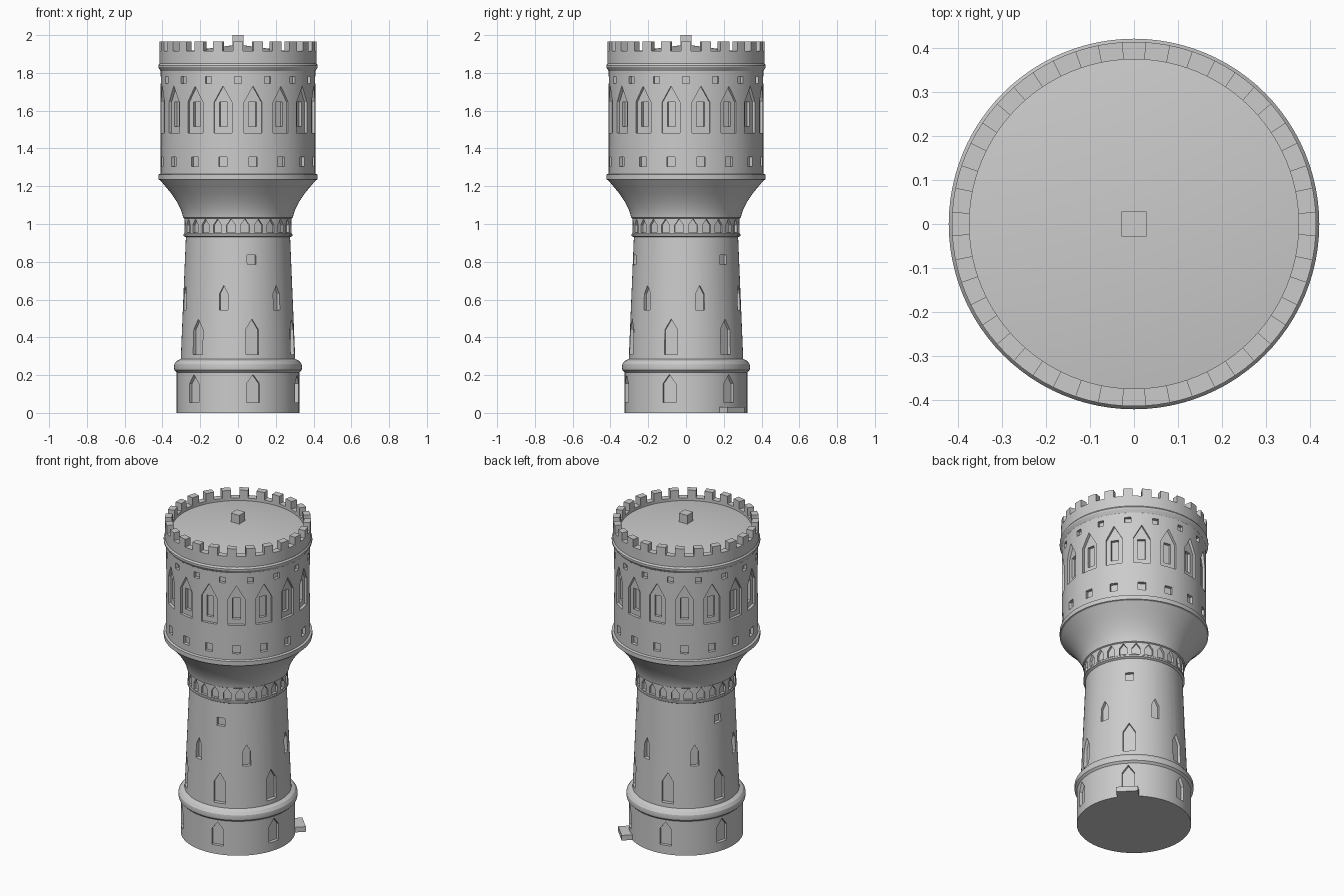
import bpy, bmesh, math
from math import sin, cos, radians

if "Cube" in bpy.data.objects:
    bpy.data.objects.remove(bpy.data.objects["Cube"])

SEG = 96
stone = bpy.data.materials.new("grey stone")
stone.diffuse_color = (0.6, 0.6, 0.6, 1)
stone.use_nodes = True
stone.node_tree.nodes["Principled BSDF"].inputs["Base Color"].default_value = stone.diffuse_color


def add_object(name, bm):
    bmesh.ops.recalc_face_normals(bm, faces=bm.faces)
    me = bpy.data.meshes.new(name)
    bm.to_mesh(me)
    bm.free()
    ob = bpy.data.objects.new(name, me)
    bpy.context.collection.objects.link(ob)
    me.materials.append(stone)
    return ob


def lathe(name, profile):
    """Closed solid of revolution; first and last points lie on the axis."""
    bm = bmesh.new()
    bottom = bm.verts.new((0, 0, profile[0][1]))
    top = bm.verts.new((0, 0, profile[-1][1]))
    rings = []
    for r, z in profile[1:-1]:
        rings.append([bm.verts.new((r * cos(math.tau * i / SEG), r * sin(math.tau * i / SEG), z))
                      for i in range(SEG)])
    for i in range(SEG):
        j = (i + 1) % SEG
        bm.faces.new((bottom, rings[0][j], rings[0][i]))
        bm.faces.new((top, rings[-1][i], rings[-1][j]))
        for a, b in zip(rings, rings[1:]):
            bm.faces.new((a[i], a[j], b[j], b[i]))
    return add_object(name, bm)


def prism(bm, outline, angle, r0, r1):
    """Extrude a (sideways, height) outline radially from r0 to r1."""
    a = radians(angle)
    ends = [[bm.verts.new((r * cos(a) - s * sin(a), r * sin(a) + s * cos(a), z))
             for s, z in outline] for r in (r0, r1)]
    bm.faces.new(ends[0][::-1])
    bm.faces.new(ends[1])
    n = len(outline)
    for i in range(n):
        j = (i + 1) % n
        bm.faces.new((ends[0][i], ends[0][j], ends[1][j], ends[1][i]))


def opening(width, z0, z1, peak=None):
    """Rectangular outline, or a pointed one when a peak height is given."""
    h = width / 2
    pts = [(-h, z0), (h, z0), (h, z1)]
    if peak:
        pts.append((0, peak))
    return pts + [(-h, z1)]


def cutter(name, rows):
    bm = bmesh.new()
    for outline, count, start, radius, depth in rows:
        for k in range(count):
            prism(bm, outline, start + 360 * k / count, radius - depth, radius + 0.04)
    ob = add_object(name, bm)
    ob.hide_render = True
    ob.hide_viewport = False
    return ob


def shade(ob):
    bpy.ops.object.select_all(action='DESELECT')
    ob.select_set(True)
    bpy.context.view_layer.objects.active = ob
    bpy.ops.object.shade_smooth_by_angle(angle=radians(25))


# Tower body: base, ledge, tapering shaft, arcade band, flare, drum, parapet, roof
tower = lathe("tower_body", [
    (0, 0), (0.325, 0), (0.325, 0.215), (0.337, 0.227), (0.339, 0.243), (0.337, 0.258),
    (0.325, 0.275), (0.303, 0.285),
    (0.276, 0.93), (0.288, 0.937), (0.288, 0.946), (0.284, 0.95), (0.284, 1.03),
    (0.291, 1.034), (0.294, 1.05), (0.304, 1.08), (0.325, 1.12), (0.352, 1.16),
    (0.385, 1.2), (0.412, 1.232), (0.422, 1.235), (0.422, 1.262), (0.409, 1.266),
    (0.409, 1.81), (0.416, 1.82), (0.422, 1.83), (0.422, 1.84), (0.415, 1.85),
    (0.415, 1.917), (0.375, 1.917), (0.375, 1.9), (0, 1.95)])

# Recessed windows: outline, count, first angle, wall radius, depth
recesses = cutter("window_cutter", [
    (opening(0.07, 0.055, 0.155, 0.203), 6, 44.2, 0.325, 0.02),    # base
    (opening(0.07, 0.31, 0.44, 0.497), 6, 44.6, 0.298, 0.02),      # lower shaft
    (opening(0.047, 0.545, 0.63, 0.675), 6, 14.8, 0.29, 0.02),     # middle shaft
    (opening(0.047, 0.785, 0.835), 3, 44.8, 0.281, 0.02),          # upper shaft
    (opening(0.046, 0.956, 0.995, 1.027), 24, 7.5, 0.284, 0.015),  # arcade
    (opening(0.045, 1.305, 1.355), 16, 11.25, 0.409, 0.02),        # lower drum
    (opening(0.096, 1.482, 1.645, 1.73), 16, 11.25, 0.409, 0.018), # drum panels
    (opening(0.036, 1.745, 1.78), 16, 0, 0.409, 0.02),             # upper drum
])
# Deeper slots inside the drum panels
slots = cutter("slot_cutter", [(opening(0.043, 1.515, 1.645), 16, 11.25, 0.409, 0.036)])

for helper in (recesses, slots):
    mod = tower.modifiers.new(helper.name, 'BOOLEAN')
    mod.operation = 'DIFFERENCE'
    mod.solver = 'EXACT'
    mod.object = helper
bpy.context.view_layer.update()
carved = bpy.data.meshes.new_from_object(tower.evaluated_get(bpy.context.evaluated_depsgraph_get()))
tower.modifiers.clear()
tower.data = carved
for helper in (recesses, slots):
    bpy.data.objects.remove(helper)
shade(tower)

# Battlements around the parapet
bm = bmesh.new()
for k in range(24):
    cols = []
    for d in (-3.75, 0, 3.75):
        a = radians(15 * k + d)
        cols.append([bm.verts.new((r * cos(a), r * sin(a), z))
                     for r, z in ((0.375, 1.915), (0.415, 1.915), (0.415, 1.965), (0.375, 1.965))])
    for p, q in zip(cols, cols[1:]):
        for i in range(4):
            j = (i + 1) % 4
            bm.faces.new((p[i], p[j], q[j], q[i]))
    bm.faces.new(cols[0])
    bm.faces.new(cols[-1][::-1])
shade(add_object("battlements", bm))

# Small block at the roof centre
bm = bmesh.new()
prism(bm, opening(0.058, 1.935, 2.0), 0, -0.029, 0.029)
add_object("roof_block", bm)

# Door step
bm = bmesh.new()
prism(bm, opening(0.125, 0, 0.032), 44, 0.29, 0.38)
add_object("door_step", bm)
